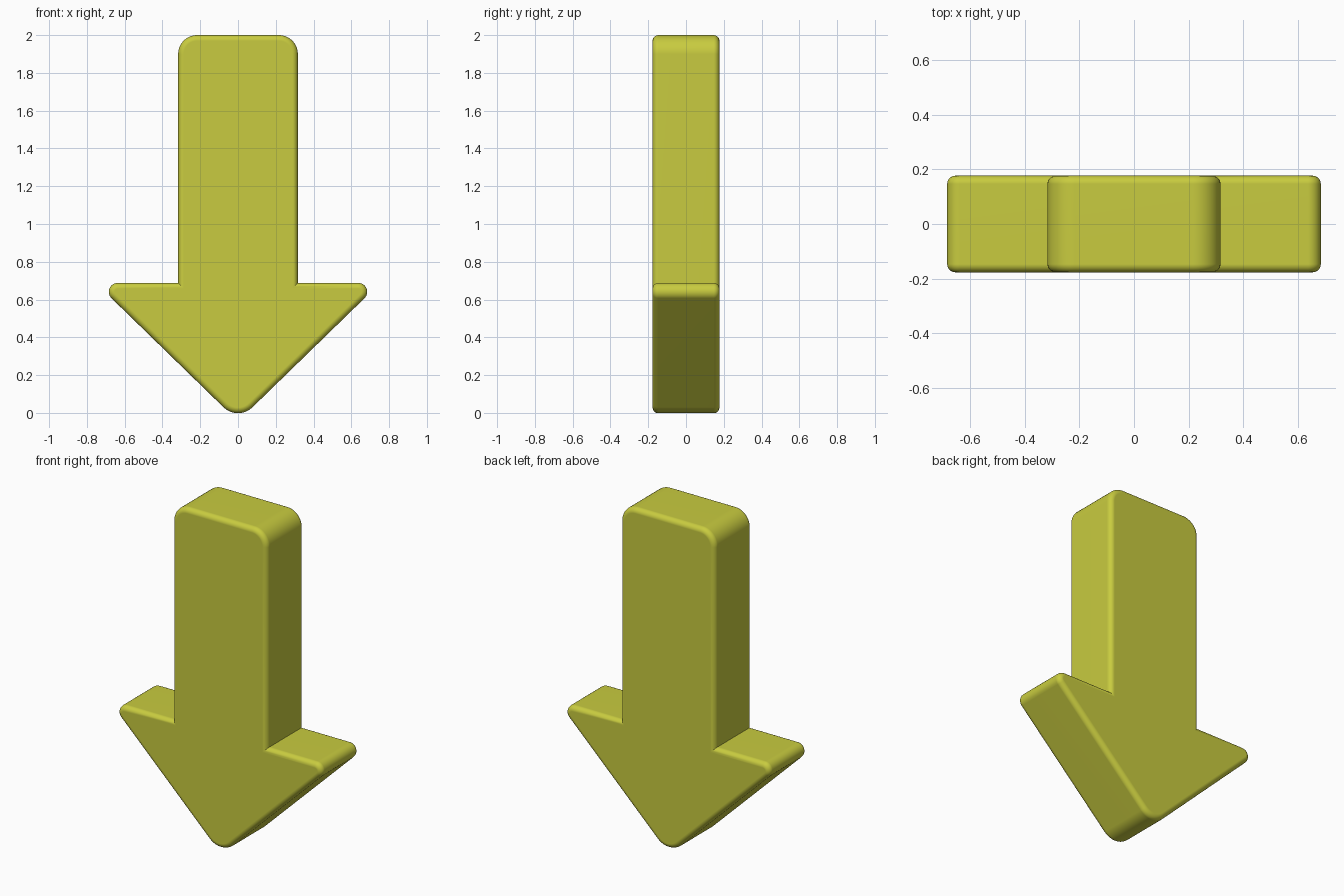
import bpy, bmesh, math
from mathutils import Vector

if "Cube" in bpy.data.objects:
    bpy.data.objects.remove(bpy.data.objects["Cube"])

HALF_DEPTH = 0.177
EDGE = 0.03

# Right half and mirrored left half of the arrow: x, z, corner radius
right = [(0.753, 0.688, 0.047), (0.317, 0.688, 0), (0.317, 2.0, 0.1)]
corners = [(0, -0.045, 0.11)] + right + [(-x, z, r) for x, z, r in reversed(right)]


def fillet(prev, cur, nxt, r, steps=10):
    """Points of a rounded corner."""
    if r == 0:
        return [cur]
    a, b = (prev - cur).normalized(), (nxt - cur).normalized()
    half = a.angle(b) / 2
    centre = cur + (a + b).normalized() * (r / math.sin(half))
    start = cur + a * (r / math.tan(half)) - centre
    end = cur + b * (r / math.tan(half)) - centre
    total = start.angle(end)
    return [centre + (start * math.sin(total * (1 - i / steps))
                      + end * math.sin(total * i / steps)) / math.sin(total)
            for i in range(steps + 1)]


pts = [Vector((x, z)) for x, z, r in corners]
outline = []
for i, (x, z, r) in enumerate(corners):
    outline += fillet(pts[i - 1], pts[i], pts[(i + 1) % len(pts)], r)

# Extrude the outline through the depth
bm = bmesh.new()
face = bm.faces.new([bm.verts.new((p.x, -HALF_DEPTH, p.y)) for p in outline])
res = bmesh.ops.extrude_face_region(bm, geom=[face], use_keep_orig=True)
bmesh.ops.translate(bm, vec=(0, 2 * HALF_DEPTH, 0),
                    verts=[v for v in res["geom"] if isinstance(v, bmesh.types.BMVert)])
bmesh.ops.recalc_face_normals(bm, faces=bm.faces[:])

# Round the front and back rims
rims = [e for e in bm.edges if abs(e.verts[0].co.y - e.verts[1].co.y) < 1e-5]
bmesh.ops.bevel(bm, geom=rims, offset=EDGE, segments=5, profile=0.5,
                affect='EDGES', clamp_overlap=True)
mesh = bpy.data.meshes.new("arrow")
bm.to_mesh(mesh)
bm.free()

arrow = bpy.data.objects.new("arrow", mesh)
bpy.context.collection.objects.link(arrow)
bpy.context.view_layer.objects.active = arrow
arrow.select_set(True)
bpy.ops.object.shade_smooth_by_angle(angle=math.radians(35))
wn = arrow.modifiers.new("flat_faces", 'WEIGHTED_NORMAL')
wn.keep_sharp = True

mat = bpy.data.materials.new("yellow")
mat.diffuse_color = (0.58, 0.60, 0.05, 1)
mat.use_nodes = True
mat.node_tree.nodes["Principled BSDF"].inputs["Base Color"].default_value = mat.diffuse_color
mesh.materials.append(mat)
